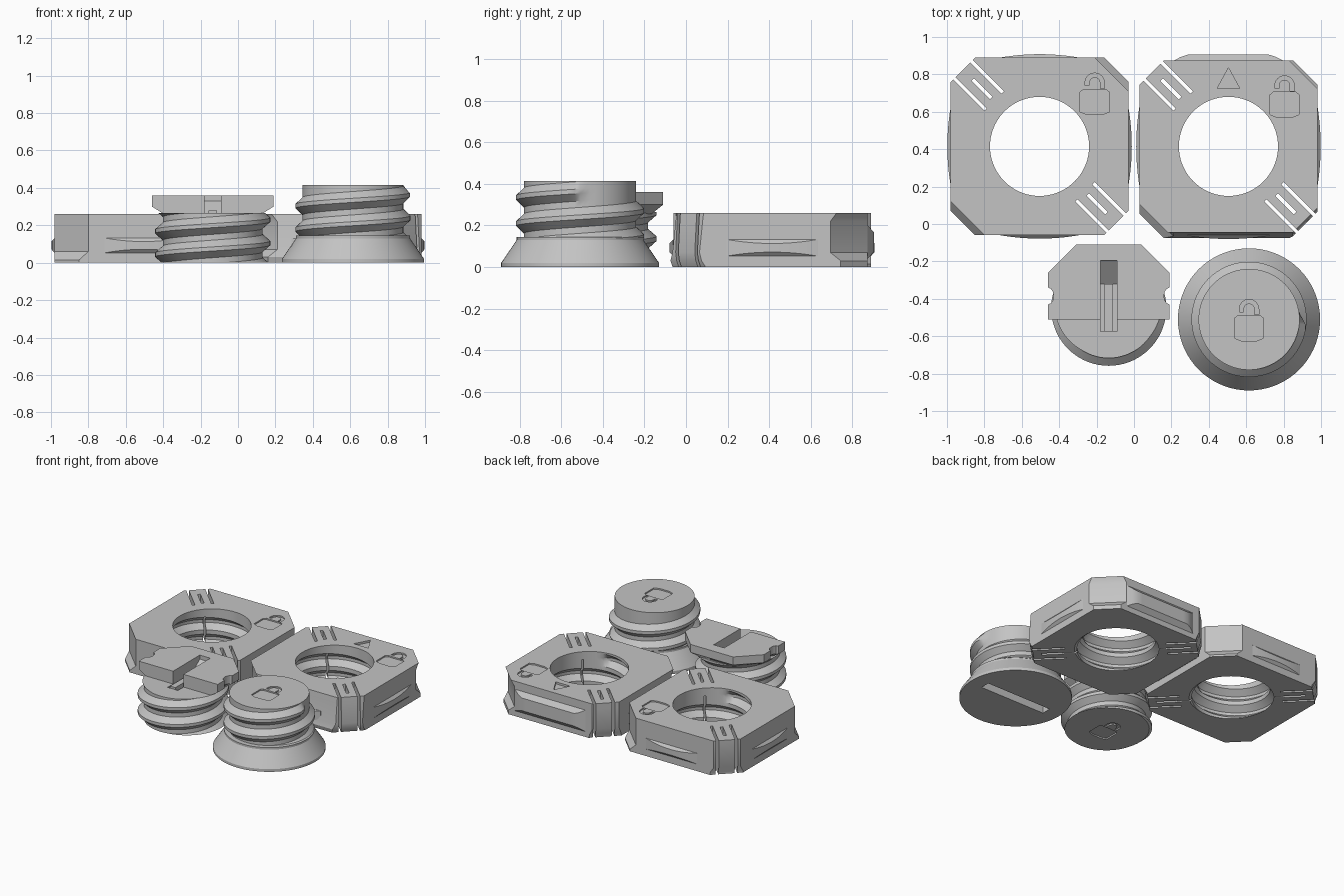
import bpy, bmesh, math
from math import pi, sin, cos, floor

if "Cube" in bpy.data.objects:
    bpy.data.objects.remove(bpy.data.objects["Cube"])

GREY = (0.55, 0.55, 0.55, 1)
mat = bpy.data.materials.new("plain grey")
mat.use_nodes = True
mat.diffuse_color = GREY
mat.node_tree.nodes["Principled BSDF"].inputs["Base Color"].default_value = GREY

PITCH = 0.125
THREAD_ROWS = (-0.047, -0.011, 0.011, 0.047)


def finish(name, bm):
    bmesh.ops.recalc_face_normals(bm, faces=bm.faces)
    mesh = bpy.data.meshes.new(name)
    bm.to_mesh(mesh)
    bm.free()
    mesh.materials.append(mat)
    obj = bpy.data.objects.new(name, mesh)
    bpy.context.collection.objects.link(obj)
    return obj


def loft(name, rings):
    """Skin closed rings of 3D points and cap both ends."""
    bm = bmesh.new()
    rows = [[bm.verts.new(p) for p in ring] for ring in rings]
    n = len(rows[0])
    for a, b in zip(rows, rows[1:]):
        for i in range(n):
            k = (i + 1) % n
            bm.faces.new((a[i], a[k], b[k], b[i]))
    bm.faces.new(rows[0][::-1])
    bm.faces.new(rows[-1])
    bmesh.ops.remove_doubles(bm, verts=bm.verts, dist=1e-5)
    return finish(name, bm)


def prism(pts, z0, z1, name="cutter"):
    return loft(name, [[(x, y, z) for x, y in pts] for z in (z0, z1)])


def rect(x0, x1, y0, y1):
    return [(x0, y0), (x1, y0), (x1, y1), (x0, y1)]


def threaded_rod(name, cx, cy, z0, z1, core, crest, phase, last_turn, n=72):
    """Cylinder with a helical ridge that stops after last_turn."""
    def radius(z, turn):
        q = (z - phase) / PITCH - turn
        m = floor(q + 0.5)
        d = abs(q - m) * PITCH
        height = min(1, max(0, (0.047 - d) / 0.036))
        fade = min(1, max(0, (last_turn - m - turn) / 0.04))
        return core + (crest - core) * height * fade

    bm = bmesh.new()
    levels = [m * PITCH + d for m in range(-6, 7) for d in THREAD_ROWS]
    cols = []
    for i in range(n + 1):
        t = i / n
        col = []
        for h in levels:
            z = min(z1, max(z0, phase + h + PITCH * t))
            r = radius(z, t)
            col.append(bm.verts.new((cx + r * cos(2 * pi * t), cy + r * sin(2 * pi * t), z)))
        cols.append(col)
    for a, b in zip(cols, cols[1:]):
        for j in range(len(levels) - 1):
            bm.faces.new((a[j], b[j], b[j + 1], a[j + 1]))
    bmesh.ops.remove_doubles(bm, verts=bm.verts, dist=1e-4)
    bmesh.ops.holes_fill(bm, edges=[e for e in bm.edges if e.is_boundary], sides=0)
    return finish(name, bm)


def cut(obj, *cutters):
    for c in cutters:
        c.hide_render = True
        mod = obj.modifiers.new("cut", "BOOLEAN")
        mod.operation, mod.solver, mod.object = "DIFFERENCE", "EXACT", c
        dg = bpy.context.evaluated_depsgraph_get()
        dg.update()
        mesh = bpy.data.meshes.new_from_object(obj.evaluated_get(dg))
        obj.modifiers.clear()
        obj.data = mesh
        bpy.data.objects.remove(c)


def smooth(obj):
    obj.data.shade_smooth()
    obj.data.set_sharp_from_angle(angle=math.radians(28))


def padlock(cx, cy, z0, z1):
    """Open padlock engraving: body and hooked shackle."""
    w = 0.078
    body = [(-w, -0.09), (-0.04, -0.105), (0.04, -0.105), (w, -0.09), (w, 0.015), (0.06, 0.03), (-0.06, 0.03), (-w, 0.015)]
    arc = [pi * i / 12 for i in range(13)]
    hook = [(0.052, 0.035)] + [(0.052 * cos(a), 0.065 + 0.052 * sin(a)) for a in arc]
    hook += [(-0.052, 0.05), (-0.03, 0.05)]
    hook += [(0.03 * cos(a), 0.065 + 0.03 * sin(a)) for a in arc[::-1]] + [(0.03, 0.035)]
    return [prism([(cx + x, cy + y) for x, y in part], z0, z1) for part in (body, hook)]


def octagon(cx, cy, hx, front, back, slotted, solid, z):
    """Chamfered square; opposite corners share a chamfer size."""
    x0, x1, y0, y1 = cx - hx, cx + hx, cy - front, cy + back
    a, b = slotted, solid
    return [(x, y, z) for x, y in (
        (x1 - a, y0), (x1, y0 + a), (x1, y1 - b), (x1 - b, y1),
        (x0 + a, y1), (x0, y1 - a), (x0, y0 + b), (x0 + b, y0))]


def rib(name, cx, cy, angle, wall, half, bulge, low, high, flat=False):
    """Bowed grip on a side wall, tapered above and below."""
    rings = []
    for i in range(17):
        t = i / 8 - 1
        b = bulge * (min(1, (1 - abs(t)) * 5) if flat else 1 - t * t)
        section = [(-0.01, high), (0, high), (b, high - b * 1.1), (b, low + b * 1.1), (0, low), (-0.01, low)]
        rings.append([(cx + (wall + d) * cos(angle) - t * half * sin(angle),
                       cy + (wall + d) * sin(angle) + t * half * cos(angle), z) for d, z in section])
    smooth(loft(name, rings))


def clamp_block(name, cx, cy, levels):
    block = loft(name, [octagon(cx, cy, *lv) for lv in levels])
    cut(block, threaded_rod("cutter", cx, cy, -0.02, 0.28, 0.265, 0.308, 0.105, 0.8))
    # flexing slits at two opposite corners
    for s in (1, -1):
        def diagonal(u0, u1, v, w):
            k = s * math.sqrt(0.5)
            return [(cx + k * (q - u), cy + k * (q + u)) for u, q in
                    ((u0, v - w), (u1, v - w), (u1, v + w), (u0, v + w))]
        cut(block,
            prism(diagonal(0.343, 0.75, 0.065, 0.009), -0.1, 0.4),
            prism(diagonal(0.343, 0.75, -0.065, 0.009), -0.1, 0.4),
            prism(diagonal(0.365, 0.505, 0, 0.01), -0.1, 0.4),
            prism(diagonal(0.2, 0.4, 0, 0.007), -0.1, 0.2))
    return block


# Left clamp block
LX, RX, BY = -0.505, 0.505, 0.415
left = clamp_block("left_clamp_block", LX, BY, [
    (0.475, 0.475, 0.475, 0.16, 0.13, 0),
    (0.475, 0.475, 0.475, 0.16, 0.13, 0.015),
    (0.475, 0.475, 0.475, 0.13, 0.18, 0.06),
    (0.475, 0.475, 0.475, 0.13, 0.18, 0.26)])
cut(left, *padlock(-0.21, 0.69, 0.25, 0.3))
for i in range(4):
    rib("left_block_grip", LX, BY, i * pi / 2, 0.475, 0.21, 0.018, 0.052, 0.133)

# Right clamp block, front wall leaning out at the foot
right = clamp_block("right_clamp_block", RX, BY, [
    (0.475, 0.48, 0.46, 0.16, 0.13, 0),
    (0.475, 0.49, 0.46, 0.15, 0.13, 0.03),
    (0.475, 0.48, 0.46, 0.13, 0.18, 0.07),
    (0.475, 0.465, 0.46, 0.13, 0.18, 0.22),
    (0.475, 0.46, 0.46, 0.13, 0.15, 0.26)])
cut(right, *padlock(0.805, 0.675, 0.25, 0.3))
cut(right, prism([(0.505, 0.835), (0.445, 0.725), (0.565, 0.725)], 0.245, 0.3))
for angle, wall in ((0, 0.475), (pi, 0.475), (-pi / 2, 0.477)):
    rib("right_block_grip", RX, BY, angle, wall, 0.22, 0.018, 0.052, 0.133)
rib("right_block_back_grip", RX, BY, pi / 2, 0.46, 0.29, 0.03, 0.04, 0.2, True)
smooth(left)
smooth(right)

# Knob screw: flared base with a coin slot, threaded post
KX, KY = 0.615, -0.51
base = loft("knob_base", [[(KX + r * cos(i * pi / 36), KY + r * sin(i * pi / 36), z) for i in range(72)]
                          for r, z in ((0.38, 0), (0.38, 0.02), (0.305, 0.13), (0.305, 0.145))])
cut(base, prism(rect(KX - 0.27, KX + 0.27, KY - 0.035, KY + 0.035), -0.05, 0.08))
post = threaded_rod("knob_threaded_post", KX, KY, 0.14, 0.415, 0.27, 0.308, 0.365, 0.02)
cut(post, *padlock(KX, KY - 0.01, 0.405, 0.5))

# Key screw: threaded body under a notched wedge head
SX, SY = -0.135, -0.45
body = threaded_rod("key_screw_body", SX, SY, 0, 0.265, 0.267, 0.308, 0.23, 5)
cut(body, *padlock(SX, SY, -0.05, 0.01))
notch = [(0.325 - 0.03 * sin(i * pi / 6), -0.43 + 0.045 * (1 - cos(i * pi / 6))) for i in range(7)]
side = [(0.325, -0.51)] + notch + [(0.325, -0.26), (0.175, -0.11)]
outline = side + [(-x, y) for x, y in side[::-1]]
head = loft("key_screw_head", [[(SX + x * k, -0.51 + (y + 0.51) * f, z) for x, y in outline]
                               for k, f, z in ((0.78, 0.86, 0.255), (1, 1, 0.3), (1, 1, 0.36))])


def key_slot():
    """Slot with a sloped back end."""
    x0, x1 = SX - 0.043, SX + 0.043
    profile = [(-0.575, 0.235), (-0.32, 0.235), (-0.195, 0.33), (-0.195, 0.4), (-0.575, 0.4)]
    return loft("cutter", [[(x, y, z) for y, z in profile] for x in (x0, x1)])


cut(head, key_slot())
cut(body, key_slot())
prism(rect(SX - 0.022, SX + 0.022, -0.575, -0.32), 0.22, 0.28, "key_slot_tongue")
for obj in (base, post, body, head):
    smooth(obj)
